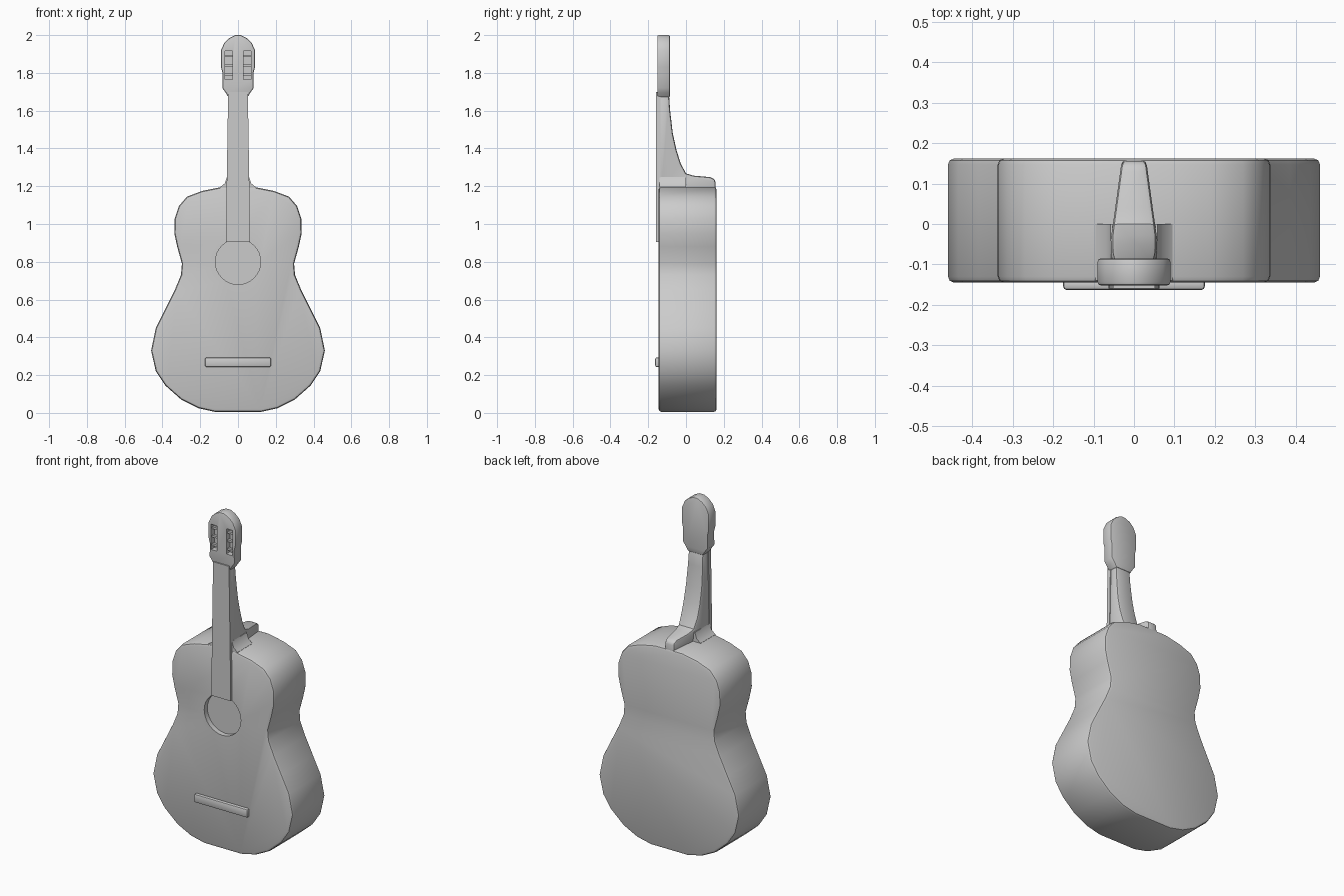
import bpy, bmesh, math
from mathutils import Matrix

if "Cube" in bpy.data.objects:
    bpy.data.objects.remove(bpy.data.objects["Cube"], do_unlink=True)

grey = bpy.data.materials.new("plain grey")
grey.use_nodes = True
GREY = (0.6, 0.6, 0.6, 1)
grey.diffuse_color = GREY
grey.node_tree.nodes["Principled BSDF"].inputs["Base Color"].default_value = GREY


def finish(name, bm):
    bmesh.ops.recalc_face_normals(bm, faces=bm.faces[:])
    mesh = bpy.data.meshes.new(name)
    bm.to_mesh(mesh)
    bm.free()
    mesh.materials.append(grey)
    obj = bpy.data.objects.new(name, mesh)
    bpy.context.collection.objects.link(obj)
    return obj


def slab(name, half, y0, y1):
    """Symmetric plate from (half width, z) points, extruded along y."""
    outline = half + [(-x, z) for x, z in reversed(half)]
    bm = bmesh.new()
    face = bm.faces.new([bm.verts.new((x, y0, z)) for x, z in outline])
    new = bmesh.ops.extrude_face_region(bm, geom=[face])["geom"]
    bmesh.ops.translate(bm, vec=(0, y1 - y0, 0),
                        verts=[g for g in new if isinstance(g, bmesh.types.BMVert)])
    return finish(name, bm)


def box(name, centre, size):
    bm = bmesh.new()
    bmesh.ops.create_cube(bm, size=1, matrix=Matrix.Translation(centre) @ Matrix.Diagonal((*size, 1)))
    return finish(name, bm)


def activate(obj):
    bpy.ops.object.select_all(action="DESELECT")
    obj.select_set(True)
    bpy.context.view_layer.objects.active = obj


def bevel(obj, width, angle=50):
    mod = obj.modifiers.new("round_edges", "BEVEL")
    mod.width, mod.segments = width, 2
    mod.limit_method, mod.angle_limit = "ANGLE", math.radians(angle)
    activate(obj)
    bpy.ops.object.modifier_apply(modifier=mod.name)


def cut(obj, cutter):
    mod = obj.modifiers.new("cut", "BOOLEAN")
    mod.operation, mod.solver, mod.object = "DIFFERENCE", "EXACT", cutter
    activate(obj)
    bpy.ops.object.modifier_apply(modifier=mod.name)
    bpy.data.objects.remove(cutter, do_unlink=True)


# Body with rounded rims and a shallow sound hole
body = slab("body", [(0.12, 0.005), (0.21, 0.025), (0.30, 0.07), (0.385, 0.145), (0.435, 0.22),
                     (0.46, 0.33), (0.435, 0.45), (0.385, 0.55), (0.335, 0.65), (0.302, 0.73),
                     (0.297, 0.79), (0.322, 0.88), (0.337, 0.95), (0.335, 1.03), (0.313, 1.095),
                     (0.27, 1.145), (0.19, 1.175), (0.09, 1.195)], -0.145, 0.162)
bevel(body, 0.015)
bm = bmesh.new()
bmesh.ops.create_cone(bm, cap_ends=True, segments=32, radius1=0.12, radius2=0.12, depth=0.1,
                      matrix=Matrix.Translation((0, -0.165, 0.8)) @ Matrix.Rotation(math.pi / 2, 4, "X"))
cut(body, finish("sound_hole_cutter", bm))

# Neck and heel: side profile (y, z) swept across x, narrowing towards the back
profile = [(-0.145, 1.69), (-0.09, 1.69), (-0.084, 1.6), (-0.07, 1.48), (-0.05, 1.39), (-0.028, 1.32),
           (0.0, 1.268), (0.04, 1.256), (0.13, 1.248), (0.155, 1.235), (0.16, 1.15), (-0.145, 1.15)]


def neck_half(y, z):
    return 0.06 - 0.03 * max(0, y + 0.06) / 0.22 - 0.012 * max(0, z - 1.3) / 0.4


bm = bmesh.new()
rows = [[bm.verts.new((s * neck_half(y, z), y, z)) for y, z in profile] for s in (-1, 1)]
for row in rows:
    bm.faces.new(row)
for i in range(len(profile)):
    j = (i + 1) % len(profile)
    bm.faces.new((rows[0][i], rows[0][j], rows[1][j], rows[1][i]))
neck = finish("neck_and_heel", bm)
bevel(neck, 0.012)

# Fretboard
fretboard = slab("fretboard", [(0.063, 0.905), (0.06, 1.2), (0.052, 1.7)], -0.159, -0.135)

# Flares where the neck meets the body
flare = slab("neck_flare", [(0.1, 1.17), (0.095, 1.195), (0.07, 1.215), (0.058, 1.25)], -0.14, 0.0)

# Headstock with two tuner slots
head = slab("headstock", [(0.05, 1.67), (0.065, 1.695), (0.083, 1.72), (0.082, 1.8), (0.09, 1.83),
                          (0.09, 1.92), (0.072, 1.96), (0.045, 1.985), (0.015, 2.0)], -0.152, -0.085)
bevel(head, 0.008)
for s in (-1, 1):
    cut(head, box("slot_cutter", (s * 0.05, -0.15, 1.84), (0.04, 0.06, 0.15)))

# Tuner posts crossing the slots
posts = []
for s in (-1, 1):
    for z in (1.79, 1.84, 1.89):
        posts.append(box("tuner_post", (s * 0.05, -0.134, z), (0.044, 0.015, 0.012)))

# Bridge
bridge = box("bridge", (0, -0.15, 0.268), (0.35, 0.026, 0.05))
bevel(bridge, 0.008)

# Smooth shading with sharp edges kept
for obj in [body, neck, fretboard, flare, head, bridge]:
    activate(obj)
    bpy.ops.object.shade_smooth_by_angle(angle=math.radians(35))
